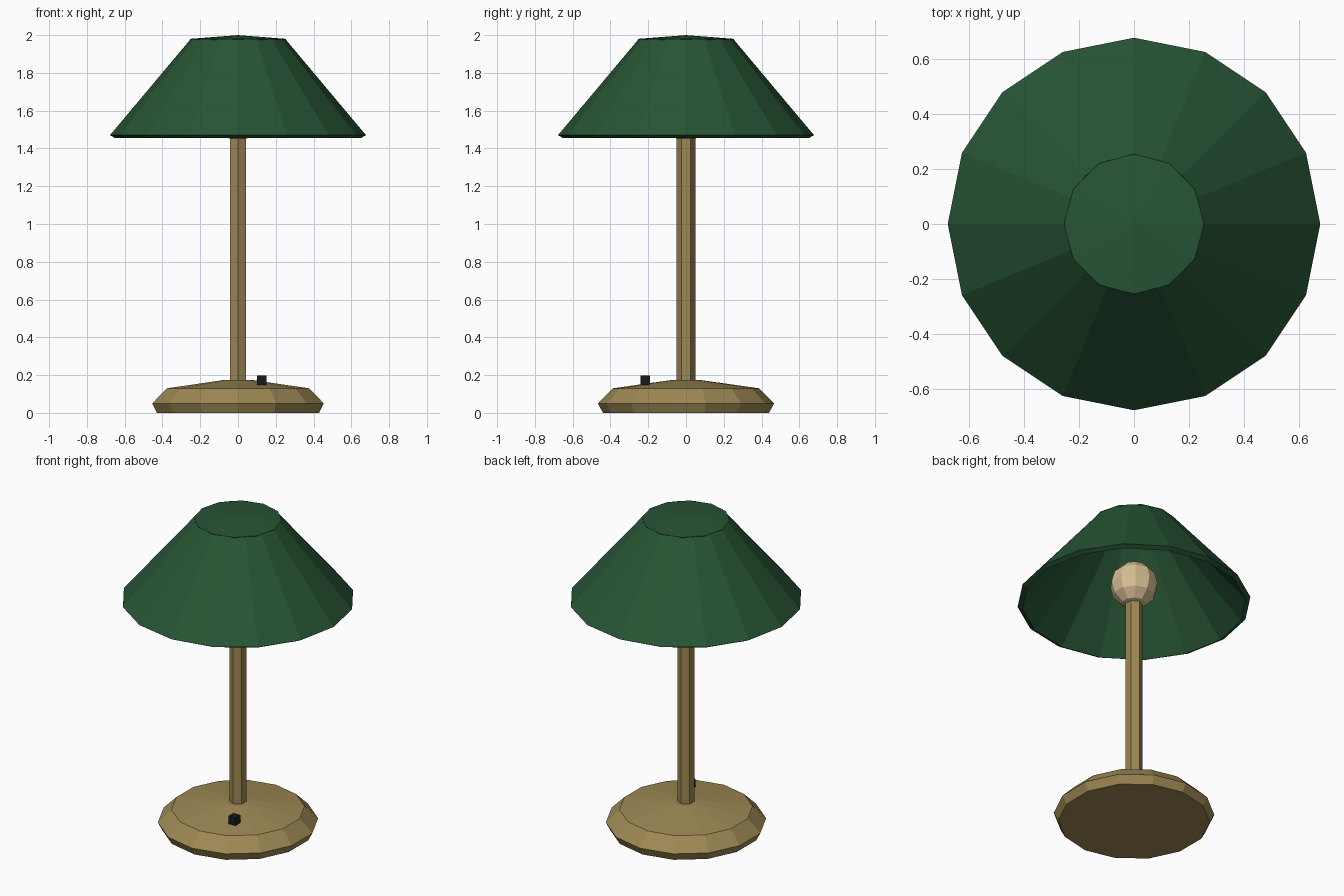
import bpy
import bmesh
from math import sin, cos, pi

cube = bpy.data.objects.get("Cube")
if cube:
    bpy.data.objects.remove(cube, do_unlink=True)


def material(name, r, g, b):
    mat = bpy.data.materials.new(name)
    mat.use_nodes = True
    mat.diffuse_color = (r, g, b, 1)
    bsdf = mat.node_tree.nodes["Principled BSDF"]
    bsdf.inputs["Base Color"].default_value = (r, g, b, 1)
    bsdf.inputs["Roughness"].default_value = 0.7
    return mat


green = material("dark green", 0.02, 0.09, 0.035)
brass = material("aged brass", 0.34, 0.25, 0.09)
cream = material("warm cream", 0.68, 0.52, 0.30)
black = material("black", 0.01, 0.01, 0.011)


def finish(name, bm, mat):
    bmesh.ops.recalc_face_normals(bm, faces=bm.faces)
    mesh = bpy.data.meshes.new(name)
    bm.to_mesh(mesh)
    bm.free()
    mesh.materials.append(mat)
    obj = bpy.data.objects.new(name, mesh)
    bpy.context.collection.objects.link(obj)
    return obj


def lathe(name, profile, sides, mat, closed=False):
    """Turn a (radius, height) profile about z, with a corner on the y axis.
    Open profiles are capped at both ends; closed ones form a hollow ring."""
    bm = bmesh.new()
    rings = []
    for r, z in profile:
        if r == 0:
            rings.append([bm.verts.new((0, 0, z))] * sides)
        else:
            angles = [2 * pi * i / sides for i in range(sides)]
            rings.append([bm.verts.new((r * sin(a), r * cos(a), z)) for a in angles])
    pairs = list(zip(rings, rings[1:]))
    if closed:
        pairs.append((rings[-1], rings[0]))
    for low, high in pairs:
        for i in range(sides):
            j = (i + 1) % sides
            corners = dict.fromkeys((low[i], low[j], high[j], high[i]))
            bm.faces.new(list(corners))
    if not closed:
        for ring, (r, z) in ((rings[0], profile[0]), (rings[-1], profile[-1])):
            if r > 0:
                bm.faces.new(ring)
    return finish(name, bm, mat)


# Weighted foot and stem
lathe("base", [(0.44, 0), (0.466, 0.05), (0.387, 0.13), (0.07, 0.175)], 14, brass)
lathe("stem", [(0.05, 0.1), (0.05, 1.5)], 6, brass)

# Bulb
radius, centre, bands = 0.14, 1.58, 6
arc = [(0, centre - radius)]
for k in range(1, bands):
    a = pi * k / bands
    arc.append((radius * sin(a), centre - radius * cos(a)))
arc.append((0, centre + radius))
lathe("bulb", arc, 10, cream)

# Hollow shade and its shallow cap
lathe("shade", [(0.25, 1.98), (0.678, 1.47), (0.65, 1.455), (0.225, 1.957)],
      16, green, closed=True)
lathe("shade_cap", [(0.24, 1.955), (0.255, 1.98), (0, 2.0)], 12, green)

# Switch on the foot
bm = bmesh.new()
bmesh.ops.create_cube(bm, size=0.05)
switch = finish("switch", bm, black)
switch.location = (0.125, -0.215, 0.172)
